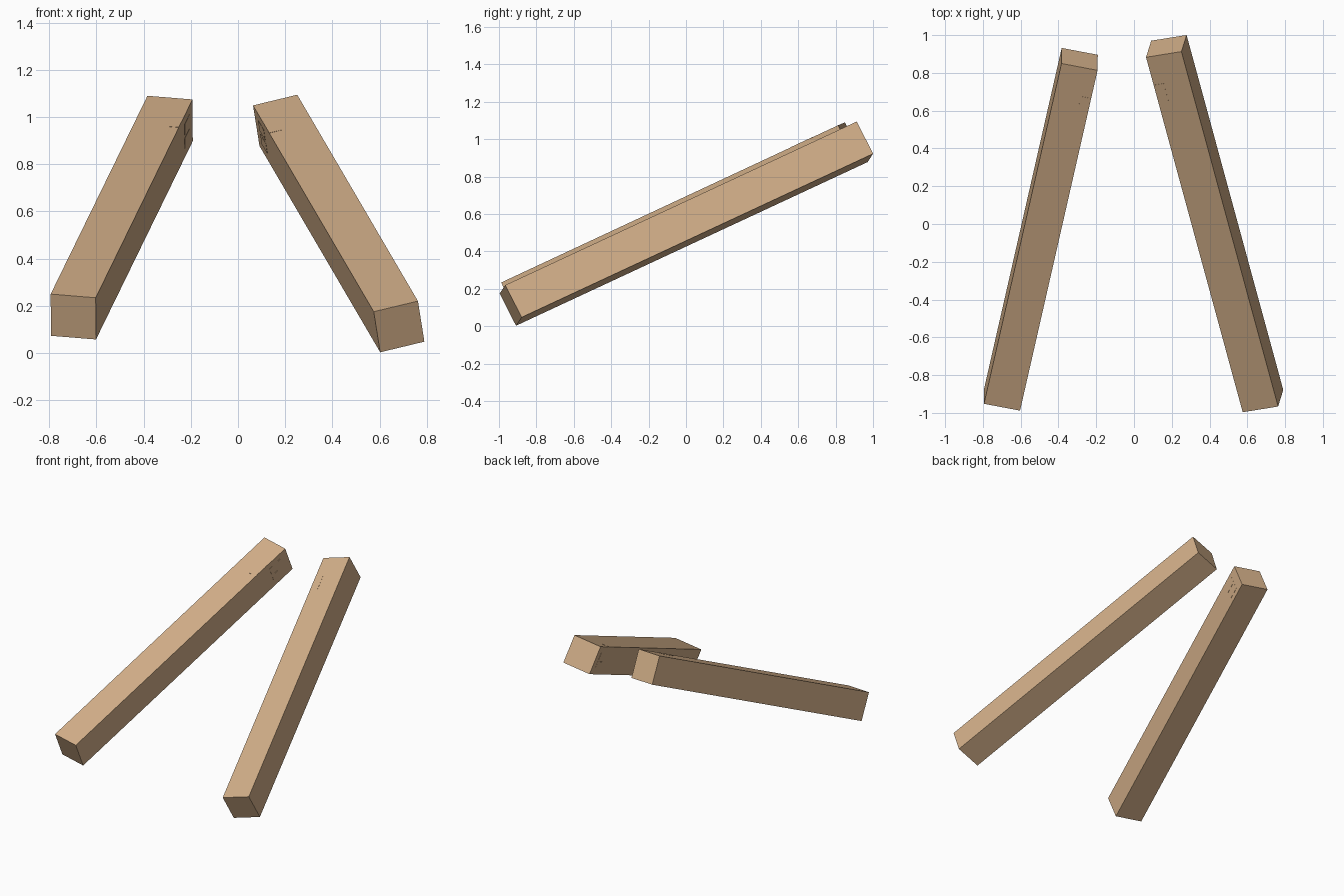
import bpy
from mathutils import Matrix, Vector

cube = bpy.data.objects.get("Cube")
if cube:
    bpy.data.objects.remove(cube, do_unlink=True)

wood = bpy.data.materials.new("light wood")
wood.use_nodes = True
colour = (0.65, 0.43, 0.25, 1)
wood.diffuse_color = colour
wood.node_tree.nodes["Principled BSDF"].inputs["Base Color"].default_value = colour


def block(name, frame, centre, size):
    """Box of the given size, placed in a beam's own frame."""
    bpy.ops.mesh.primitive_cube_add(size=1)
    obj = bpy.context.object
    obj.name = name
    obj.data.transform(Matrix.Translation(centre) @ Matrix.Diagonal((*size, 1)))
    obj.matrix_world = frame
    obj.data.materials.append(wood)
    return obj


def beam(side, centre, along, across, length, inner):
    # Frame: x across the beam, y along it, z out of its upper face
    y = Vector(along).normalized()
    x = Vector(across)
    x = (x - y * x.dot(y)).normalized()
    z = x.cross(y)
    frame = Matrix.Translation(centre) @ Matrix((x, y, z)).transposed().to_4x4()
    width = 0.195
    half = width / 2
    block(side + "_beam", frame, (0, 0, 0), (width, length, width))

    # Shallow joint marks near the raised end
    thin = 0.002
    mark = length / 2 - 0.167
    block(side + "_top_joint", frame,
          (inner * (half - 0.028), mark - 0.06, half), (0.055, 0.12, thin))
    for i, level in enumerate((-0.033, 0.033)):
        block(f"{side}_inner_joint_{i + 1}", frame,
              (inner * half, mark + 0.05, level), (thin, 0.1, 0.05))


beam("right", (-0.493, -0.028, 0.574), (0.41, 1.80, 0.84),
     (0.195, -0.035, -0.015), 2.03, 1)
beam("left", (0.427, 0.002, 0.549), (-0.512, 1.88, 0.875),
     (0.187, 0.03, 0.045), 2.135, -1)
